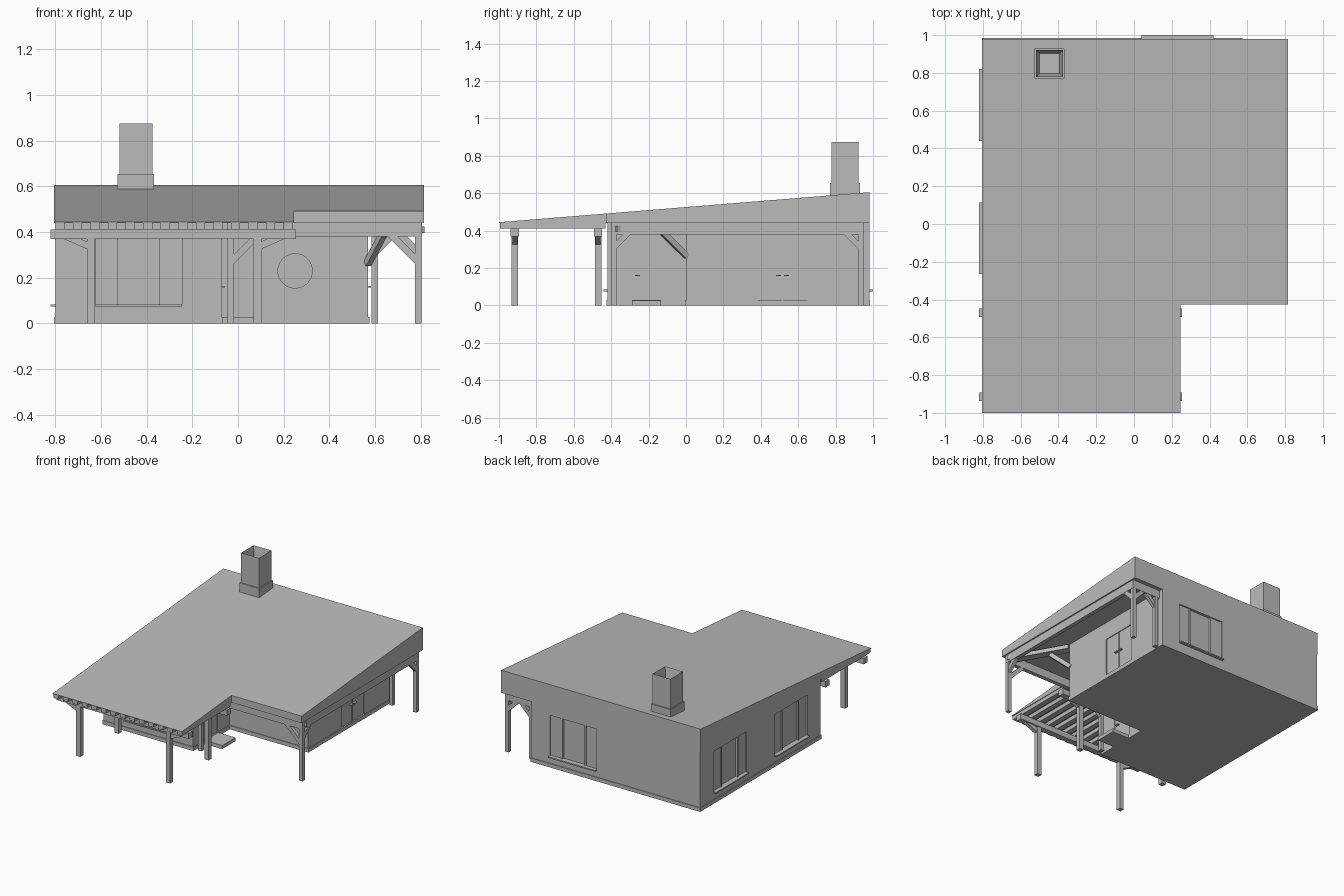
import bpy, bmesh
from math import radians
from mathutils import Matrix, Vector

cube = bpy.data.objects.get("Cube")
if cube:
    bpy.data.objects.remove(cube, do_unlink=True)

GREY = (0.5, 0.5, 0.5, 1)
mat = bpy.data.materials.new("plain grey")
mat.use_nodes = True
mat.diffuse_color = GREY
mat.node_tree.nodes["Principled BSDF"].inputs["Base Color"].default_value = GREY


def finish(name, bm):
    bmesh.ops.recalc_face_normals(bm, faces=bm.faces)
    me = bpy.data.meshes.new(name)
    bm.to_mesh(me)
    bm.free()
    me.materials.append(mat)
    ob = bpy.data.objects.new(name, me)
    bpy.context.scene.collection.objects.link(ob)
    return ob


def box(name, x, y, z, place=Matrix()):
    """Box from three (low, high) ranges."""
    size = [b - a for a, b in (x, y, z)]
    mid = [(a + b) / 2 for a, b in (x, y, z)]
    bm = bmesh.new()
    bmesh.ops.create_cube(bm, size=1, matrix=place @ Matrix.Translation(mid) @ Matrix.Diagonal((*size, 1)))
    return finish(name, bm)


def prism(name, outline, z0, top):
    """Upright prism whose top height is a function of y."""
    bm = bmesh.new()
    low = [bm.verts.new((x, y, z0)) for x, y in outline]
    high = [bm.verts.new((x, y, top(y))) for x, y in outline]
    bm.faces.new(low)
    bm.faces.new(high)
    n = len(low)
    for i in range(n):
        j = (i + 1) % n
        bm.faces.new((low[i], low[j], high[j], high[i]))
    return finish(name, bm)


def bar(name, a, b, width=0.026, depth=0.03):
    """Slanted timber between two points."""
    a, b = Vector(a), Vector(b)
    d = b - a
    rot = d.to_track_quat('Z', 'Y').to_matrix().to_4x4()
    bm = bmesh.new()
    bmesh.ops.create_cube(bm, size=1, matrix=Matrix.Translation((a + b) / 2) @ rot
                          @ Matrix.Diagonal((width, depth, d.length, 1)))
    return finish(name, bm)


def post(name, x, y, top, w=0.028):
    return box(name, (x - w / 2, x + w / 2), (y - w / 2, y + w / 2), (0, top))


# Walls and plinth
def footprint(e):
    return [(-.8 - e, -.42 - e), (-.07 + e, -.42 - e), (-.07 + e, -e),
            (.57 + e, -e), (.57 + e, .98 + e), (-.8 - e, .98 + e)]


walls = prism("walls", footprint(0), 0, lambda y: .44)
prism("plinth", footprint(.005), 0, lambda y: .028)

# Sloping roof with the porch wing
prism("roof", [(-.805, -1), (.245, -1), (.245, -.425), (.815, -.425), (.815, .98), (-.805, .98)],
      .44, lambda y: .445 + (y + 1) * .081)

# Windows: recess, side panels and sill
cutters = []


def window(name, x, y, turn, top=.38):
    place = Matrix.Translation((x, y, 0)) @ Matrix.Rotation(radians(turn), 4, 'Z')
    cutters.append(box("cutter", (-.19, .19), (-.02, .02), (.08, top), place))
    for s in (-1, 1):
        edge = sorted((s * .09, s * .19))
        box(name + "_side_panel", edge, (.01, .022), (.08, top), place)
        post_x = s * .095
        box(name + "_mullion", (post_x - .005, post_x + .005), (.004, .022), (.08, top), place)
    box(name + "_sill", (-.19, .19), (-.02, .02), (.075, .084), place)


window("front_window", -.435, -.42, 0)
window("back_window", .23, .98, 180)
window("left_rear_window", -.8, .63, -90)
window("left_front_window", -.8, -.075, -90)

# Round window
bm = bmesh.new()
bmesh.ops.create_cone(bm, cap_ends=True, segments=32, radius1=.075, radius2=.075, depth=.02,
                      matrix=Matrix.Translation((.25, 0, .23)) @ Matrix.Rotation(radians(90), 4, 'X'))
cutters.append(finish("cutter", bm))

# Doors and handles
def door(name, x, y0, y1, handle):
    cutters.append(box("cutter", (x - .006, x + .02), (y0, y1), (.029, .31), Matrix()))
    box(name + "_handle", (x - .008, x + .012), (handle - .014, handle + .014), (.157, .163))


door("entry_door", -.07, -.29, -.135, -.26)
door("side_door_front", .57, .385, .513, .495)
door("side_door_rear", .57, .519, .65, .537)

for c in cutters:
    m = walls.modifiers.new("cut", 'BOOLEAN')
    m.operation, m.solver, m.object = 'DIFFERENCE', 'EXACT', c
bpy.context.view_layer.objects.active = walls
for m in list(walls.modifiers):
    bpy.ops.object.modifier_apply(modifier=m.name)
for c in cutters:
    bpy.data.objects.remove(c, do_unlink=True)

box("entry_step", (-.07, .075), (-.29, -.135), (0, .026))

# Porch: posts, beams, braces and rafters
for y in (-.915, -.47):
    box("porch_beam", (-.82, .255), (y - .022, y + .022), (.37, .412))
    for x, s in ((-.645, -1), (.085, 1)):
        post("porch_post", x, y, .375, .034)
        bar("porch_brace", (x + s * .012, y, .34), (x + s * .115, y, .385))
RAFTERS = 14
for i in range(RAFTERS):
    x = -.78 + i * 1.0 / (RAFTERS - 1)
    box("porch_rafter", (x - .02, x + .02), (-.995, -.43), (.411, .441))

# Carport: posts and beams
FRONT, BACK, SIDE = -.385, .935, .79
box("carport_front_beam", (-.045, .805), (FRONT - .015, FRONT + .015), (.38, .441))
box("carport_side_beam", (SIDE - .015, SIDE + .015), (FRONT, BACK + .015), (.38, .441))
box("carport_back_beam", (.57, .805), (BACK - .015, BACK + .015), (.38, .441))
bar("carport_corner_beam", (.57, 0, .41), (SIDE, FRONT, .41), .06, .03)
for x, y in ((-.032, FRONT), (SIDE, FRONT), (SIDE, BACK), (.598, BACK)):
    post("carport_post", x, y, .385)

# Carport braces
bar("front_brace", (SIDE, FRONT, .268), (SIDE - .13, FRONT, .398))
bar("front_brace", (-.032, FRONT, .268), (.098, FRONT, .398))
bar("side_brace", (SIDE, FRONT, .31), (SIDE, FRONT + .085, .395))
bar("side_brace", (SIDE, BACK, .31), (SIDE, BACK - .085, .395))
bar("back_brace", (SIDE, BACK, .31), (SIDE - .085, BACK, .395))
bar("back_brace", (.598, BACK, .31), (.683, BACK, .395))
bar("corner_brace", (.567, .005, .262), (.635, -.125, .39))

# Chimney: collar and four-sided hollow shaft
CX, CY = -.447, .85
box("chimney_collar", (CX - .08, CX + .08), (CY - .08, CY + .08), (.56, .655))
bm = bmesh.new()
bmesh.ops.create_cube(bm, size=1, matrix=Matrix.Translation((CX, CY, .715))
                      @ Matrix.Diagonal((.144, .144, .32, 1)))
bm.normal_update()
cap = [f for f in bm.faces if f.normal.z > .9]
bmesh.ops.inset_region(bm, faces=cap, thickness=.027)
bmesh.ops.translate(bm, verts=cap[0].verts, vec=(0, 0, -.1))
finish("chimney_shaft", bm)
